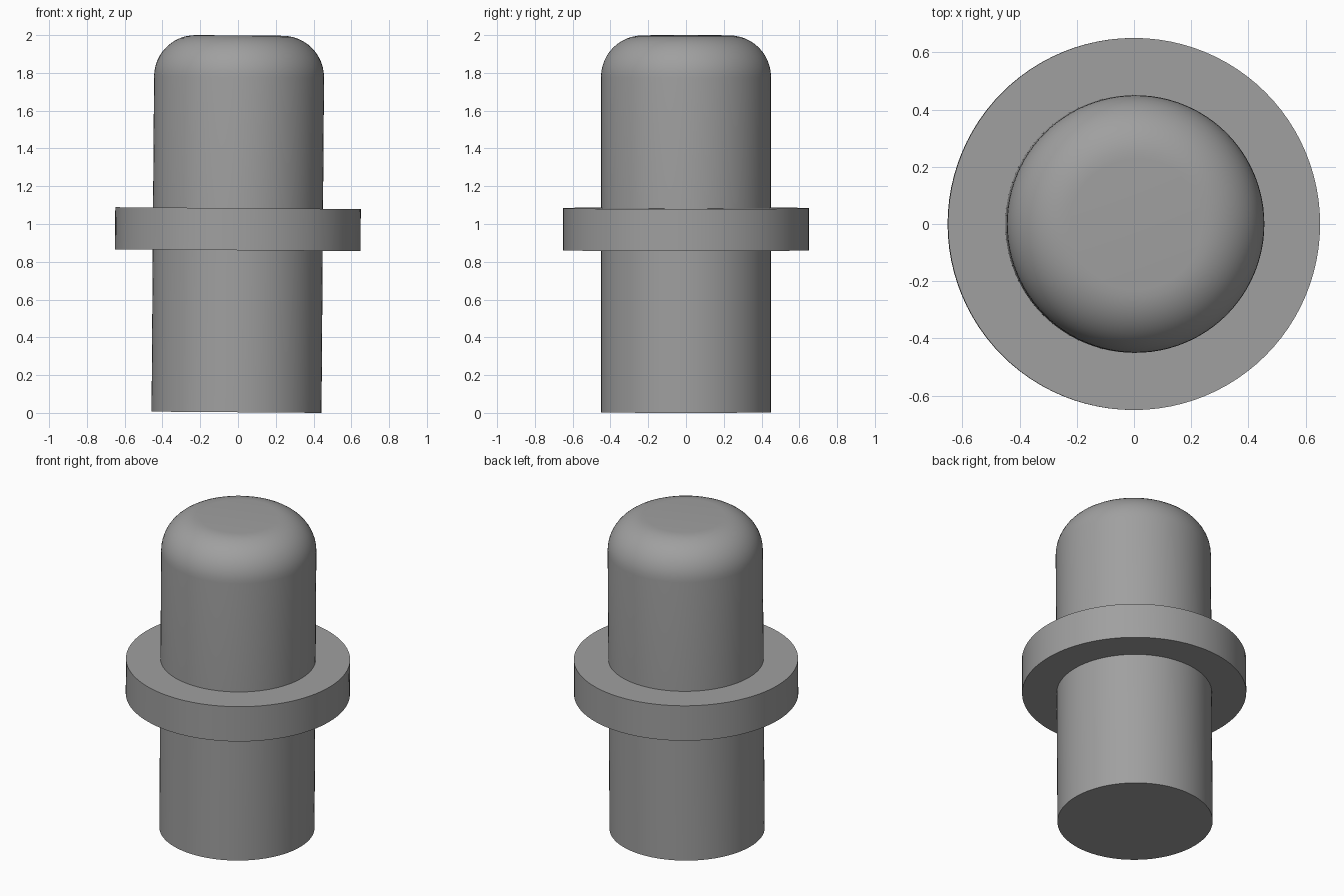
import bpy, bmesh, math
from mathutils import Matrix, Vector

if "Cube" in bpy.data.objects:
    bpy.data.objects.remove(bpy.data.objects["Cube"])

SEGMENTS = 96
TILT = 0.0075                     # the pin leans very slightly towards +x
R, COLLAR_R, FILLET = 0.45, 0.65, 0.22
BOTTOM, TOP = 0.0034, 1.9983
COLLAR_LOW, COLLAR_HIGH = 0.861, 1.084

grey = bpy.data.materials.new("plain grey")
grey.diffuse_color = (0.35, 0.35, 0.35, 1)
grey.use_nodes = True
grey.node_tree.nodes["Principled BSDF"].inputs["Base Color"].default_value = grey.diffuse_color

# Half profile (radius, height): shaft, collar, shaft, rounded shoulder, flat top
profile = [(0, BOTTOM), (R, BOTTOM), (R, COLLAR_LOW), (COLLAR_R, COLLAR_LOW),
           (COLLAR_R, COLLAR_HIGH), (R, COLLAR_HIGH)]
for i in range(13):
    a = math.radians(90 * i / 12)
    profile.append((R - FILLET + FILLET * math.cos(a),
                    TOP - FILLET + FILLET * math.sin(a)))
profile.append((0, TOP))

# Revolve the profile into one closed solid
bm = bmesh.new()
verts = [bm.verts.new((r, 0, z)) for r, z in profile]
edges = [bm.edges.new(pair) for pair in zip(verts, verts[1:])]
bmesh.ops.spin(bm, geom=verts + edges, cent=(0, 0, 0), axis=(0, 0, 1),
               angle=math.tau, steps=SEGMENTS, use_merge=True)
bmesh.ops.remove_doubles(bm, verts=bm.verts, dist=1e-5)
bmesh.ops.recalc_face_normals(bm, faces=bm.faces)

# Lean about the collar centre
bmesh.ops.rotate(bm, verts=bm.verts, cent=Vector((0, 0, 1.05)),
                 matrix=Matrix.Rotation(TILT, 3, 'Y'))

mesh = bpy.data.meshes.new("collared_pin")
bm.to_mesh(mesh)
bm.free()
mesh.materials.append(grey)
pin = bpy.data.objects.new("collared_pin", mesh)
bpy.context.collection.objects.link(pin)

# Smooth sides with crisp rims
bpy.context.view_layer.objects.active = pin
pin.select_set(True)
bpy.ops.object.shade_smooth_by_angle(angle=math.radians(30))
